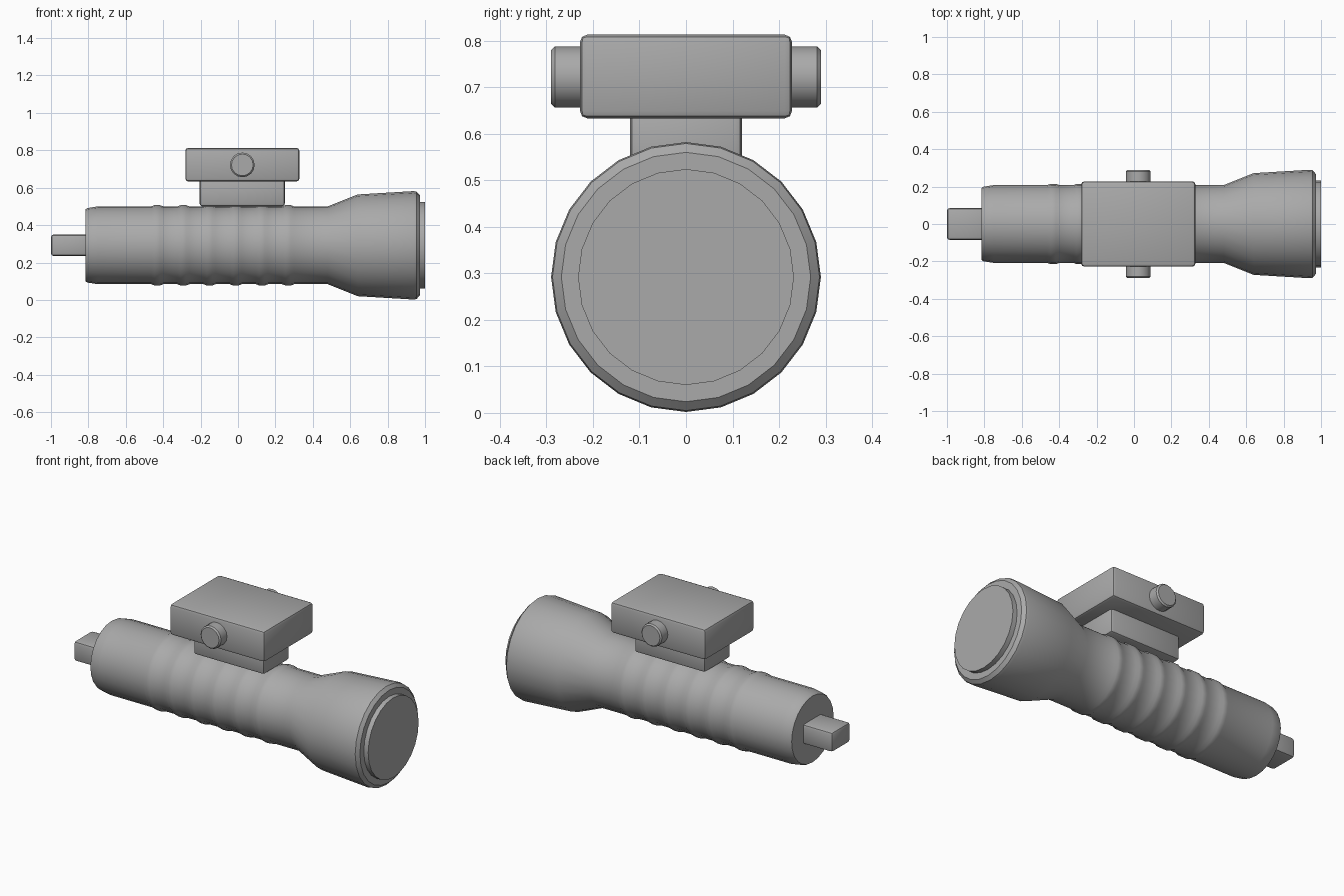
import bpy
import bmesh
from math import cos, sin, pi, radians
from mathutils import Vector

cube = bpy.data.objects.get("Cube")
if cube:
    bpy.data.objects.remove(cube, do_unlink=True)

grey = bpy.data.materials.new("plain grey")
grey.use_nodes = True
COLOUR = (0.4, 0.4, 0.4, 1)
grey.diffuse_color = COLOUR
grey.node_tree.nodes["Principled BSDF"].inputs["Base Color"].default_value = COLOUR

AXIS = 0.292  # height of the barrel's centre line


def finish(bm, name, angle=30, bevel=0, segments=2):
    bmesh.ops.recalc_face_normals(bm, faces=bm.faces)
    mesh = bpy.data.meshes.new(name)
    bm.to_mesh(mesh)
    bm.free()
    mesh.materials.append(grey)
    obj = bpy.data.objects.new(name, mesh)
    bpy.context.collection.objects.link(obj)
    bpy.ops.object.select_all(action="DESELECT")
    obj.select_set(True)
    bpy.context.view_layer.objects.active = obj
    if bevel:
        mod = obj.modifiers.new("soft edges", "BEVEL")
        mod.width = bevel
        mod.segments = segments
        bpy.ops.object.modifier_apply(modifier=mod.name)
    bpy.ops.object.shade_smooth_by_angle(angle=radians(angle))
    return obj


def lathe(name, profile, centre, along, side, sides=24, angle=30):
    """Closed solid turned from (distance, radius) pairs about an axis."""
    bm = bmesh.new()
    along, side = Vector(along), Vector(side)
    up = along.cross(side)
    rings = []
    for d, r in profile:
        rings.append([bm.verts.new(Vector(centre) + along * d
                      + side * r * cos(2 * pi * i / sides)
                      + up * r * sin(2 * pi * i / sides)) for i in range(sides)])
    for a, b in zip(rings, rings[1:]):
        for i in range(sides):
            j = (i + 1) % sides
            bm.faces.new((a[i], a[j], b[j], b[i]))
    bm.faces.new(rings[0])
    bm.faces.new(rings[-1])
    return finish(bm, name, angle)


def box(name, low, high, bevel):
    bm = bmesh.new()
    bmesh.ops.create_cube(bm, size=1)
    low, high = Vector(low), Vector(high)
    bmesh.ops.scale(bm, vec=high - low, verts=bm.verts)
    bmesh.ops.translate(bm, vec=(low + high) / 2, verts=bm.verts)
    return finish(bm, name, 40, bevel)


# Barrel with six raised grip rings, flaring into the lamp head
R = 0.208
profile = [(-0.815, 0.193), (-0.805, 0.199), (-0.75, R)]
for k in range(6):
    x = -0.432 + 0.14 * k
    profile += [(x - 0.032, R), (x - 0.014, R + 0.007),
                (x + 0.014, R + 0.007), (x + 0.032, R)]
profile += [(0.48, R), (0.64, 0.272), (0.94, 0.29), (0.955, 0.287), (0.972, 0.268)]
lathe("barrel", profile, (0, 0, AXIS), (1, 0, 0), (0, 0, 1))

# Lens disc standing proud of the head
lathe("lens", [(0.94, 0.232), (1.0, 0.232)], (0, 0, AXIS), (1, 0, 0), (0, 0, 1))

# Tail tab
box("tail_tab", (-1.0, -0.085, 0.235), (-0.78, 0.085, 0.35), 0.015)

# Mount and housing on top
box("mount", (-0.205, -0.12, 0.5), (0.25, 0.12, 0.65), 0.015)
box("housing", (-0.282, -0.228, 0.633), (0.328, 0.228, 0.813), 0.016)

# Knob on each side of the housing
for name, s in (("right_knob", -1), ("left_knob", 1)):
    lathe(name, [(0.2, 0.066), (0.282, 0.066), (0.29, 0.058)],
          (0.023, 0, 0.722), (0, s, 0), (0, 0, 1), 16)
